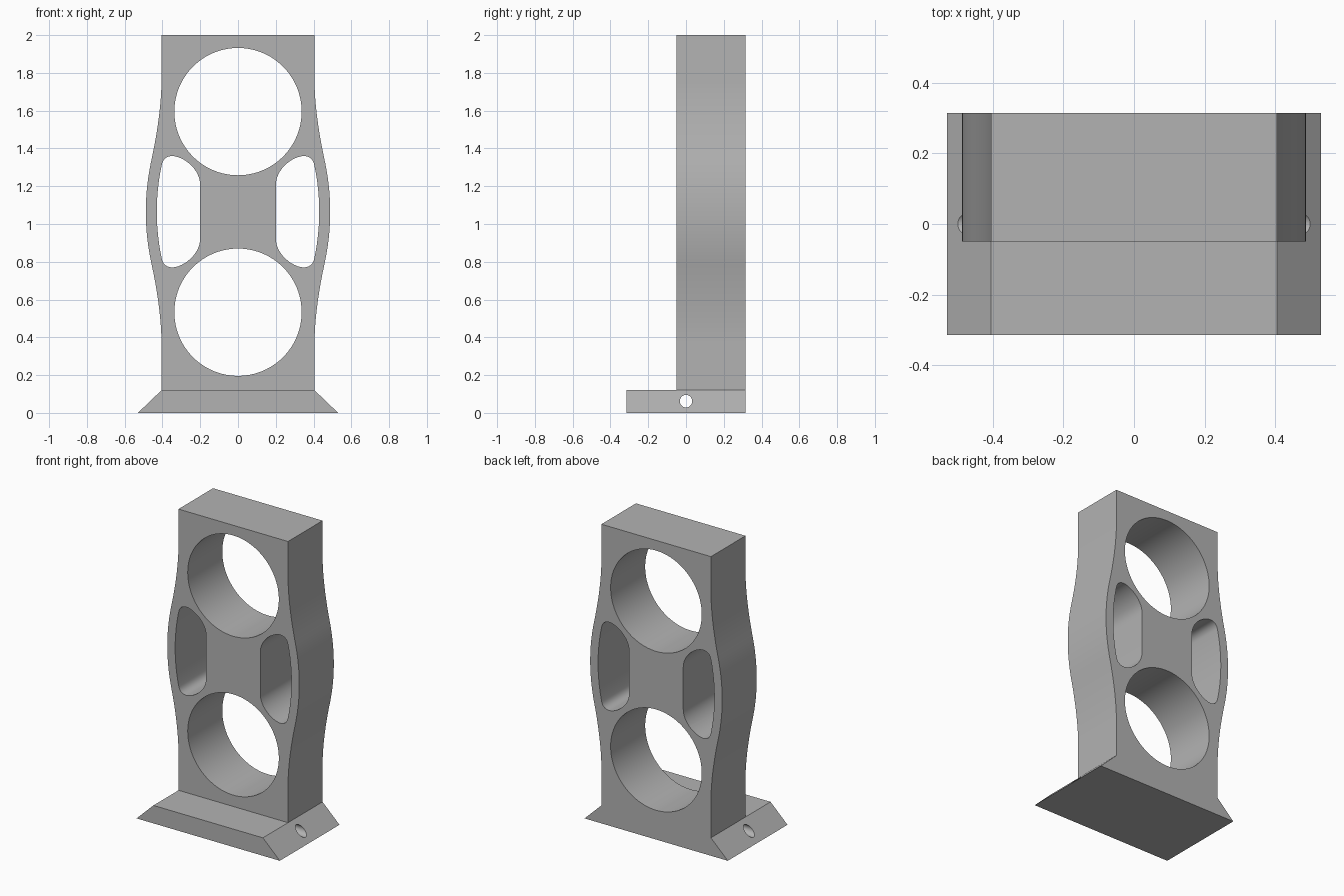
import bpy, bmesh, math
from mathutils import Vector
from mathutils.geometry import interpolate_bezier

cube = bpy.data.objects.get("Cube")
if cube:
    bpy.data.objects.remove(cube, do_unlink=True)

grey = bpy.data.materials.new("plain grey")
grey.use_nodes = True
GREY = (0.45, 0.45, 0.45, 1)
grey.diffuse_color = GREY
grey.node_tree.nodes["Principled BSDF"].inputs["Base Color"].default_value = GREY

MID = 1.065       # height about which the frame is symmetric
FRONT, BACK = -0.05, 0.315


def bezier_chain(pts, n=14):
    """Sample joined cubic segments given as knot, handle, handle, knot..."""
    out = []
    for i in range(0, len(pts) - 1, 3):
        seg = interpolate_bezier(*[Vector(p) for p in pts[i:i + 4]], n)
        out += seg[1 if out else 0:]
    return [(p.x, p.y) for p in out]


def prism(name, outline, y0, y1):
    """Extrude an x-z outline along y."""
    bm = bmesh.new()
    face = bm.faces.new([bm.verts.new((x, y0, z)) for x, z in outline])
    new = bmesh.ops.extrude_face_region(bm, geom=[face])["geom"]
    verts = [v for v in new if isinstance(v, bmesh.types.BMVert)]
    bmesh.ops.translate(bm, verts=verts, vec=(0, y1 - y0, 0))
    bmesh.ops.recalc_face_normals(bm, faces=bm.faces)
    mesh = bpy.data.meshes.new(name)
    bm.to_mesh(mesh)
    bm.free()
    mesh.materials.append(grey)
    ob = bpy.data.objects.new(name, mesh)
    bpy.context.collection.objects.link(ob)
    return ob


def cut(target, cutters):
    for c in cutters:
        mod = target.modifiers.new(c.name, 'BOOLEAN')
        mod.operation, mod.solver, mod.object = 'DIFFERENCE', 'EXACT', c
        bpy.context.view_layer.objects.active = target
        bpy.ops.object.modifier_apply(modifier=mod.name)
        bpy.data.objects.remove(c, do_unlink=True)


def circle(r, cz, n):
    return [(r * math.cos(math.tau * i / n), cz + r * math.sin(math.tau * i / n))
            for i in range(n)]


def mirror_z(pts):
    return [(x, 2 * MID - z) for x, z in reversed(pts)]


# Upright frame with bulging sides
upper = bezier_chain([(0.488, MID), (0.488, 1.16), (0.478, 1.25), (0.456, 1.35),
                      (0.43, 1.47), (0.407, 1.62), (0.405, 1.75)])
side = [(0.405, 0.12)] + mirror_z(upper) + upper[1:] + [(0.405, 2)]
frame = prism("upright_frame", side + [(-x, z) for x, z in reversed(side)], FRONT, BACK)

# Large round openings and the two side pockets
half = bezier_chain([(0.43, MID), (0.43, 1.15), (0.42, 1.24), (0.403, 1.315),
                     (0.395, 1.35), (0.37, 1.36), (0.345, 1.36),
                     (0.285, 1.355), (0.2, 1.29), (0.2, 1.205)])
pocket = half + mirror_z(half)[:-1]
cutters = [prism("opening_cutter", circle(0.337, z, 96), FRONT - 0.1, BACK + 0.1)
           for z in (0.533, 1.595)]
cutters += [prism("pocket_cutter", [(s * x, z) for x, z in pocket], FRONT - 0.1, BACK + 0.1)
            for s in (1, -1)]
cut(frame, cutters)

# Sloped foot with a bore running from side to side
foot = prism("foot", [(-0.53, 0), (0.53, 0), (0.405, 0.12), (-0.405, 0.12)], -BACK, BACK)
bore = prism("bore_cutter", circle(0.033, 0, 40), -0.7, 0.7)
bore.rotation_euler.z = math.pi / 2
bore.location.z = 0.062
bpy.context.view_layer.update()
cut(foot, [bore])

# Smooth the curved walls, keep the rims sharp
for ob in (frame, foot):
    bpy.ops.object.select_all(action='DESELECT')
    ob.select_set(True)
    bpy.context.view_layer.objects.active = ob
    bpy.ops.object.shade_smooth_by_angle(angle=math.radians(30))
